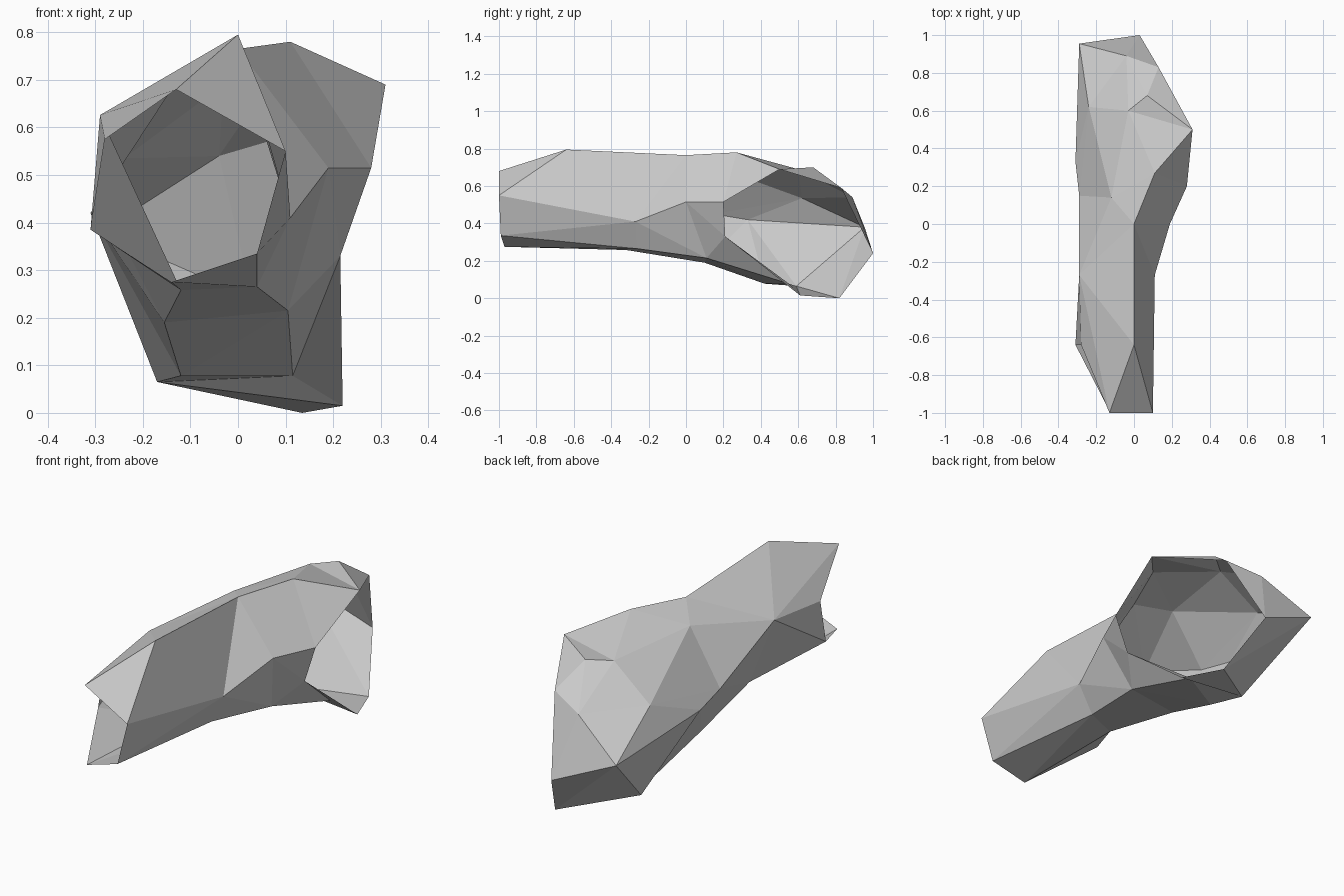
import bpy
import bmesh

# Remove the default cube only
default_cube = bpy.data.objects.get("Cube")
if default_cube:
    bpy.data.objects.remove(default_cube, do_unlink=True)


def make_material(name, colour):
    material = bpy.data.materials.new(name)
    material.use_nodes = True
    material.diffuse_color = colour
    shader = material.node_tree.nodes["Principled BSDF"]
    shader.inputs["Base Color"].default_value = colour
    shader.inputs["Roughness"].default_value = 0.9
    return material


def add_ring(bm, points):
    return [bm.verts.new(point) for point in points]


def loft(bm, first, second, steps):
    """Join two chains with triangles; each step advances along chain a or b."""
    i = j = 0
    for step in steps:
        if step == "a":
            corners = (first[i], first[i + 1], second[j])
            i += 1
        else:
            corners = (first[i], second[j + 1], second[j])
            j += 1
        # A shared end vertex leaves nothing to fill
        if len(set(corners)) == 3:
            bm.faces.new(corners)


def closed(ring):
    return ring + ring[:1]


bm = bmesh.new()

# Front mouth: slanted opening, starting at its crown
mouth = add_ring(bm, [
    (-.13, -1, .68), (.1, -1, .55), (.04, -.99, .335),
    (-.14, -.97, .275), (-.31, -.64, .385), (-.28, -.64, .575)])

# Neck of the tunnel
neck = add_ring(bm, [
    (0, -.64, .795), (.11, -.27, .41), (.04, -.26, .265),
    (-.12, -.32, .258), (-.29, -.27, .626)])

# Middle of the tunnel
middle = add_ring(bm, [
    (0, 0, .765), (.19, 0, .515), (.105, .11, .215),
    (-.155, .1, .19), (-.29, .15, .45), (-.12, .14, .71)])

# Bend, where the side opening begins
bend = add_ring(bm, [
    (.11, .27, .78), (.28, .2, .515), (.215, .21, .33), (.115, .55, .078),
    (-.12, .42, .078), (-.31, .33, .42), (-.24, .62, .535), (-.03, .6, .69)])
crown, side, sill, floor_right, floor_left, wall, shoulder, roof = bend

# Back shell, from the top of the side opening round to its foot
back = add_ring(bm, [
    (.31, .5, .69), (.07, .68, .7), (-.04, .89, .54),
    (-.29, .955, .38), (-.17, .59, .065), (.22, .61, .015)])

# Far lip of the side opening shares its ends with the back shell
lip = add_ring(bm, [(.13, .83, .59), (.03, 1, .24), (.135, .82, 0)])
lip = [back[0]] + lip + [back[-1]]

# Skin between the sections
loft(bm, closed(mouth), closed(neck), "abababababaab"[:8] + "aab")
loft(bm, closed(neck), closed(middle), "abbabababba")
loft(bm, closed(middle), closed(bend), "abbabbabababba")
bend_edge = [side, crown, roof, shoulder, wall, floor_left, floor_right, sill]
loft(bm, bend_edge, back, "aabbababaaba")
loft(bm, back, lip, "ababababb"[:6] + "aab")

bmesh.ops.recalc_face_normals(bm, faces=bm.faces[:])

# Finished rock tunnel: a thin, flat-faced shell open at both ends
mesh = bpy.data.meshes.new("rock_tunnel")
bm.to_mesh(mesh)
bm.free()
mesh.materials.append(make_material("stone_grey", (.6, .6, .6, 1)))
mesh.shade_flat()
tunnel = bpy.data.objects.new("rock_tunnel", mesh)
bpy.context.collection.objects.link(tunnel)
